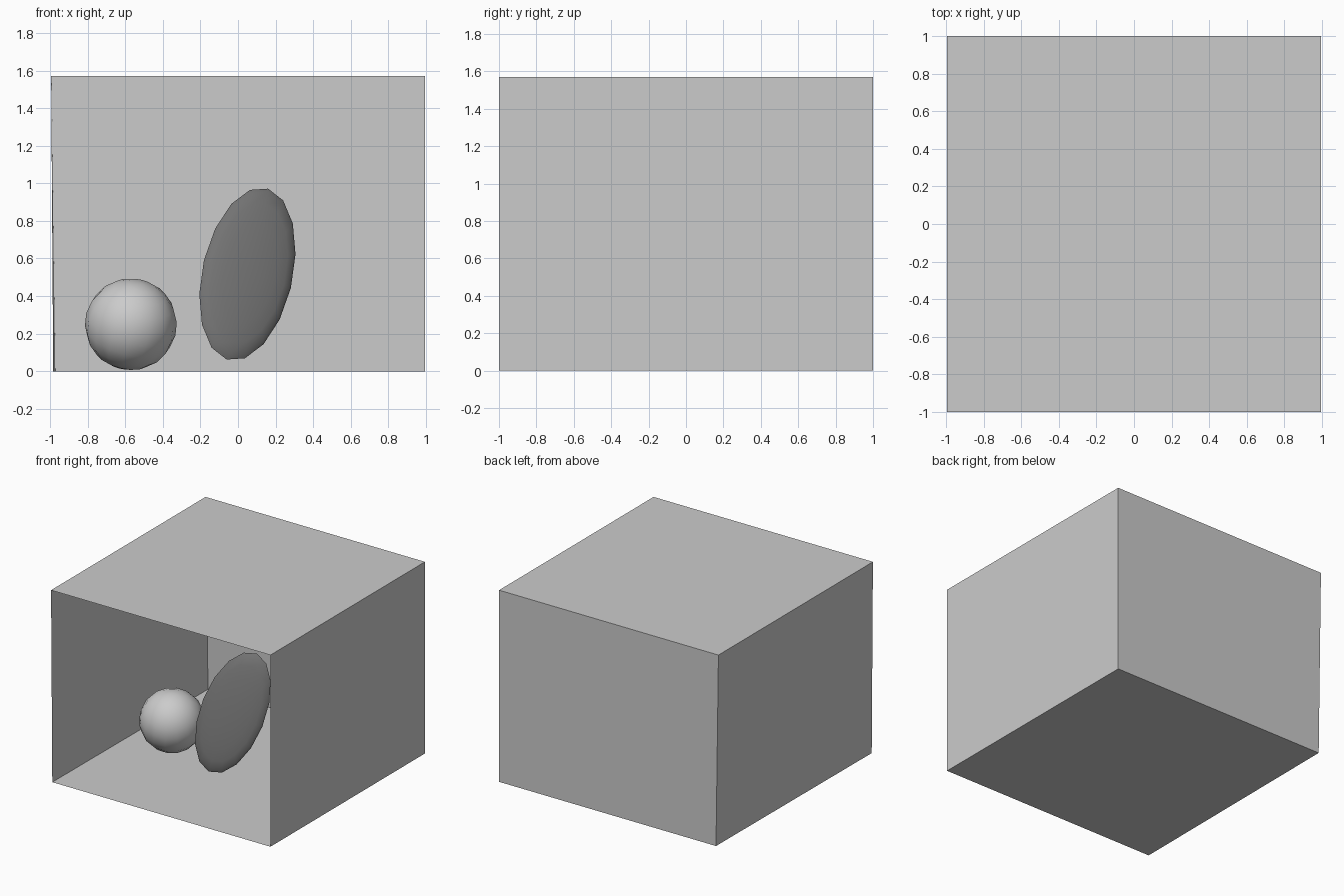
import bpy
import bmesh
from mathutils import Matrix, Vector

cube = bpy.data.objects.get("Cube")
if cube:
    bpy.data.objects.remove(cube, do_unlink=True)


def make_material(name, value):
    mat = bpy.data.materials.new(name)
    mat.use_nodes = True
    color = (value, value, value, 1)
    mat.diffuse_color = color
    mat.node_tree.nodes["Principled BSDF"].inputs["Base Color"].default_value = color
    return mat


def add_object(name, bm, mat, smooth=False):
    mesh = bpy.data.meshes.new(name)
    for face in bm.faces:
        face.smooth = smooth
    bm.to_mesh(mesh)
    bm.free()
    mesh.materials.append(mat)
    obj = bpy.data.objects.new(name, mesh)
    bpy.context.collection.objects.link(obj)
    return obj


def add_ball(name, center, axes, radii, mat):
    """Low-poly ball stretched along three given axes."""
    bm = bmesh.new()
    bmesh.ops.create_uvsphere(bm, u_segments=16, v_segments=10, radius=1)
    frame = Matrix([a * r for a, r in zip(axes, radii)]).transposed().to_4x4()
    bm.transform(Matrix.Translation(center) @ frame)
    return add_object(name, bm, mat, smooth=True)


light_grey = make_material("light grey", 0.6)
dark_grey = make_material("dark grey", 0.17)

# Room shell: open at the front, the left-hand wall leans in slightly at the floor
W, H = 0.994, 1.57
bm = bmesh.new()
floor = [bm.verts.new(p) for p in
         [(-0.983, -1, 0), (W, -1, 0), (W, 1, 0), (-0.972, 1, 0)]]
top = [bm.verts.new(p) for p in [(-W, -1, H), (W, -1, H), (W, 1, H), (-W, 1, H)]]
bm.faces.new(floor)
bm.faces.new(reversed(top))
for i in (1, 2, 3):
    j = (i + 1) % 4
    bm.faces.new((floor[j], floor[i], top[i], top[j]))
add_object("room_shell", bm, light_grey)

# Round ball
tilt = Matrix.Rotation(0.5, 3, Vector((1, 0.6, 0)))
add_ball("ball", (-0.57, -0.04, 0.25), list(tilt.transposed()), (0.245,) * 3, light_grey)

# Flattened, leaning oval
long_axis = Vector((0.224, 0.311, 0.924)).normalized()
wide_axis = Vector((0.282, -0.928, 0.243)).cross(long_axis).normalized()
thin_axis = long_axis.cross(wide_axis)
oval = add_ball("flat_oval", (0.05, -0.138, 0.517),
                (wide_axis, long_axis, thin_axis), (0.248, 0.492, 0.05), dark_grey)
bpy.ops.object.select_all(action="DESELECT")
oval.select_set(True)
bpy.context.view_layer.objects.active = oval
bpy.ops.object.shade_smooth_by_angle(angle=0.8)
